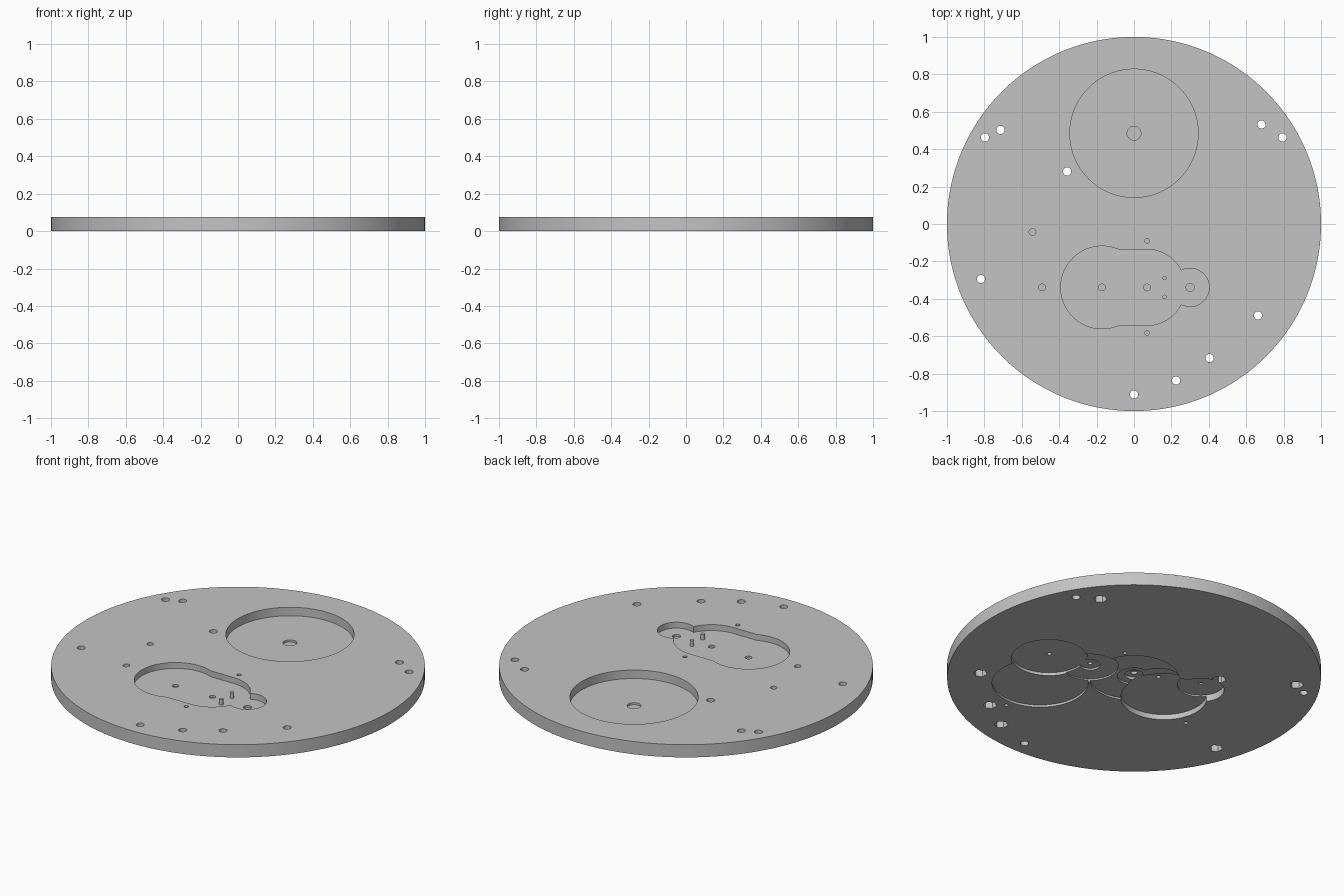
import bpy, bmesh, math
from mathutils import Matrix

if "Cube" in bpy.data.objects:
    bpy.data.objects.remove(bpy.data.objects["Cube"], do_unlink=True)

THICK = 0.075
POCKET = 0.035          # depth of the shaped pocket on top
ROW = -0.339            # y of the shaped pocket's centre line

metal = bpy.data.materials.new("grey metal")
metal.use_nodes = True
grey = (0.55, 0.55, 0.55, 1)
metal.diffuse_color = grey
metal.node_tree.nodes["Principled BSDF"].inputs["Base Color"].default_value = grey


def cylinder(name, x, y, r, z0, z1, sides=64):
    bm = bmesh.new()
    bmesh.ops.create_cone(bm, cap_ends=True, segments=sides, radius1=r, radius2=r,
                          depth=z1 - z0,
                          matrix=Matrix.Translation((x, y, (z0 + z1) / 2)))
    return finish(name, bm)


def box(name, x0, x1, y0, y1, z0, z1):
    bm = bmesh.new()
    bmesh.ops.create_cube(bm, size=1, matrix=Matrix.Translation(
        ((x0 + x1) / 2, (y0 + y1) / 2, (z0 + z1) / 2))
        @ Matrix.Diagonal((x1 - x0, y1 - y0, z1 - z0, 1)))
    return finish(name, bm)


def finish(name, bm):
    mesh = bpy.data.meshes.new(name)
    bm.to_mesh(mesh)
    bm.free()
    mesh.materials.append(metal)
    ob = bpy.data.objects.new(name, mesh)
    bpy.context.collection.objects.link(ob)
    return ob


plate = cylinder("round_plate", 0, 0, 1, 0, THICK, 160)


def cut(cutter):
    cutter.hide_render = True
    mod = plate.modifiers.new("cut", "BOOLEAN")
    mod.operation, mod.solver, mod.object = "DIFFERENCE", "EXACT", cutter
    bpy.context.view_layer.objects.active = plate
    bpy.ops.object.modifier_apply(modifier=mod.name)
    bpy.data.objects.remove(cutter, do_unlink=True)


def cut_top(x, y, r, depth, sides=64):
    cut(cylinder("cutter", x, y, r, THICK - depth, THICK + 0.05, sides))


def cut_bottom(x, y, r, depth, sides=64):
    cut(cylinder("cutter", x, y, r, -0.05, depth, sides))


# Large round pocket with its centre bore
cut_top(0, 0.485, 0.343, 0.05, 96)
cut_top(0, 0.485, 0.037, 0.062, 32)

# Shaped pocket made of three overlapping rounds and a straight bridge
for x, r in ((-0.171, 0.221), (0.07, 0.203), (0.3, 0.102)):
    cut_top(x, ROW, r, POCKET)
cut(box("cutter", -0.171, 0.07, ROW - 0.203, ROW + 0.203, THICK - POCKET, THICK + 0.05))

# Blind pivot holes in the shaped pocket
for x, r in ((-0.171, 0.018), (0.07, 0.018), (0.3, 0.022)):
    cut_top(x, ROW, r, POCKET + 0.012, 24)

# Blind holes in the top face
for x, y, r in ((-0.492, ROW, 0.018), (-0.543, -0.043, 0.018),
                (0.07, -0.09, 0.012), (0.07, -0.582, 0.012)):
    cut_top(x, y, r, 0.03, 24)

# Overlapping wheel recesses underneath
for x, y, r, depth in ((0.482, -0.132, 0.203, 0.03), (0.351, -0.364, 0.257, 0.013),
                       (0.249, -0.069, 0.15, 0.02), (0, 0, 0.24, 0.011),
                       (-0.126, 0.053, 0.125, 0.018), (-0.26, -0.061, 0.23, 0.031),
                       (-0.356, 0.132, 0.125, 0.04)):
    cut_bottom(x, y, r, depth)

# Stepped centre and second seat underneath
for x, y, r, depth in ((0, 0, 0.09, 0.021), (0, 0, 0.05, 0.036), (0, 0, 0.018, 0.05),
                       (0.249, -0.069, 0.055, 0.03)):
    cut_bottom(x, y, r, depth, 48)

# Small pivot holes in the recesses, and blind holes in the bottom face
for x, y in ((0.482, -0.132), (0.249, -0.069), (-0.126, 0.053), (-0.356, 0.132)):
    cut_bottom(x, y, 0.012, 0.05, 20)
for x, y in ((0.209, 0.174), (0.338, -0.661), (-0.522, -0.19)):
    cut_bottom(x, y, 0.011, 0.022, 20)

# Through holes; most have a hexagonal nut seat underneath
for x, y, seat in ((-0.797, 0.463, 0), (0.794, 0.463, 0), (0, -0.912, 0),
                   (-0.714, 0.503, 1), (-0.358, 0.281, 1), (0.682, 0.532, 1),
                   (-0.818, -0.294, 1), (0.663, -0.489, 1), (0.404, -0.717, 1),
                   (0.225, -0.837, 1)):
    cut(cylinder("cutter", x, y, 0.022, -0.05, THICK + 0.05, 28))
    if seat:
        cut_bottom(x, y, 0.037, 0.04, 6)

# Two pins standing in the shaped pocket
pins = [cylinder(name, 0.163, ROW + side * 0.05, 0.011, THICK - POCKET - 0.003, THICK - 0.002, 24)
        for name, side in (("rear_pin", 1), ("front_pin", -1))]

bpy.ops.object.select_all(action="DESELECT")
for ob in [plate] + pins:
    ob.select_set(True)
bpy.context.view_layer.objects.active = plate
bpy.ops.object.shade_smooth_by_angle(angle=math.radians(30))
